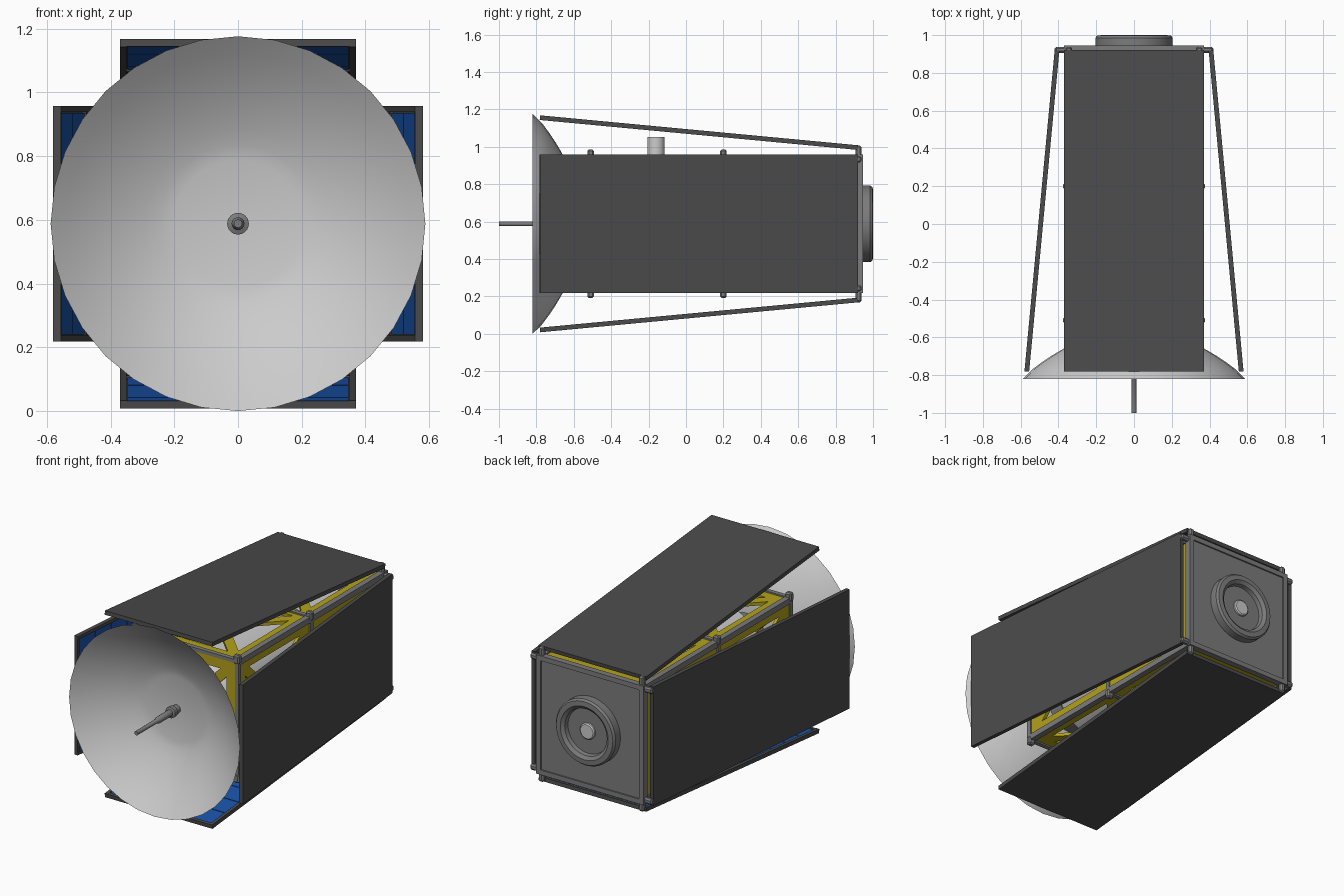
import bpy, bmesh, math
from mathutils import Matrix, Vector

if "Cube" in bpy.data.objects:
    bpy.data.objects.remove(bpy.data.objects["Cube"])

C = 0.588                      # height of the long axis
H = 0.37                       # half width of the body
Y0, YM, Y1 = -0.51, 0.2, 0.92  # front, middle and rear bulkheads


def material(name, rgb):
    m = bpy.data.materials.new(name)
    m.diffuse_color = (*rgb, 1)
    m.use_nodes = True
    m.node_tree.nodes["Principled BSDF"].inputs["Base Color"].default_value = m.diffuse_color
    return m


DARK = material("dark_panel", (0.07, 0.07, 0.07))
BLUE = material("solar_blue", (0.01, 0.09, 0.42))
GOLD = material("gold_foil", (0.45, 0.36, 0.01))
METAL = material("mid_grey", (0.2, 0.2, 0.2))
PALE = material("pale_grey", (0.55, 0.55, 0.55))


def box(bm, center, size, m=Matrix()):
    bmesh.ops.create_cube(bm, size=1, matrix=m @ Matrix.Translation(center) @ Matrix.Diagonal((*size, 1)))


def bar(bm, p, q, w, h, n=(0, 0, 1)):
    # flat bar from p to q, w wide, h thick along n
    p, q, n = Vector(p), Vector(q), Vector(n)
    d = (q - p).normalized()
    rot = Matrix((d, n.cross(d), n)).transposed().to_4x4()
    box(bm, (0, 0, 0), ((q - p).length, w, h), Matrix.Translation((p + q) / 2) @ rot)


def obj(name, bm, mat=None, m=None, bevel=0):
    me = bpy.data.meshes.new(name)
    bmesh.ops.recalc_face_normals(bm, faces=bm.faces)
    bm.to_mesh(me)
    bm.free()
    if mat:
        me.materials.append(mat)
    return place(name, me, m or Matrix.Translation((0, 0, C)), bevel)


def place(name, me, m, bevel=0):
    o = bpy.data.objects.new(name, me)
    bpy.context.collection.objects.link(o)
    o.matrix_world = m
    if bevel:
        b = o.modifiers.new("bevel", "BEVEL")
        b.width, b.segments = bevel, 1
    return o


def around(name, bm, mat, bevel=0):
    # four copies about the long axis; local z points outwards
    for i in range(4):
        m = Matrix.Translation((0, 0, C)) @ Matrix.Rotation(i * math.pi / 2, 4, 'Y')
        if i == 0:
            me = obj(f"{name}_1", bm, mat, m, bevel).data
        else:
            place(f"{name}_{i + 1}", me, m, bevel)


def lathe(name, profile, steps=32, mat=None, m=None):
    # revolve (radius, y) points about the y axis
    bm = bmesh.new()
    vs = [bm.verts.new((r, y, 0)) for r, y in profile]
    es = [bm.edges.new(e) for e in zip(vs, vs[1:])]
    bmesh.ops.spin(bm, geom=vs + es, cent=(0, 0, 0), axis=(0, 1, 0), angle=2 * math.pi, steps=steps)
    bmesh.ops.remove_doubles(bm, verts=bm.verts, dist=1e-5)
    o = obj(name, bm, mat, m)
    bpy.ops.object.select_all(action='DESELECT')
    o.select_set(True)
    bpy.context.view_layer.objects.active = o
    bpy.ops.object.shade_smooth_by_angle(angle=math.radians(35))
    return o


# gold truss walls: bordered bays with crossed diagonals
bm = bmesh.new()
W, T, Z = 0.06, 0.02, 0.35
for y in (Y0 + 0.03, YM, Y1 - 0.03):
    bar(bm, (-0.34, y, Z), (0.34, y, Z), W + 0.02, T)
for s in (-1, 1):
    bar(bm, (s * 0.315, Y0, Z), (s * 0.315, Y1, Z), W, T)
    for a, b in ((Y0, YM), (YM, Y1)):
        bar(bm, (-s * 0.32, a + 0.03, Z), (s * 0.32, b - 0.03, Z), W, T)
around("truss_wall", bm, GOLD)

# gold front bulkhead
bm = bmesh.new()
for s in (-1, 1):
    bar(bm, (s * 0.315, Y0, -0.34), (s * 0.315, Y0, 0.34), W, T, (0, 1, 0))
    bar(bm, (-0.34, Y0, s * 0.315), (0.34, Y0, s * 0.315), W, T, (0, 1, 0))
    bar(bm, (-0.32, Y0, -s * 0.32), (0.32, Y0, s * 0.32), W, T, (0, 1, 0))
obj("front_bulkhead", bm, GOLD)

# inner tank
lathe("inner_tank", [(0, -0.46), (0.2, -0.44), (0.29, -0.36), (0.29, 0.78), (0.2, 0.87), (0, 0.89)], mat=PALE)

# grey edge rails and cross rails
bm = bmesh.new()
bar(bm, (0.35, Y0, 0.35), (0.35, Y1, 0.35), 0.036, 0.036)
for y in (Y0, YM, Y1):
    bar(bm, (-0.35, y, 0.358), (0.35, y, 0.358), 0.028, 0.022)
around("frame_rail", bm, METAL)

# joint lugs on the top and bottom edges
bm = bmesh.new()
for y in (Y0, YM):
    for sx in (-1, 1):
        for sz in (-1, 1):
            box(bm, (sx * 0.354, y, sz * 0.37), (0.042, 0.034, 0.054))
obj("joint_lugs", bm, METAL, bevel=0.008)

# hinges at the rear corners
bm = bmesh.new()
for s in (-1, 1):
    box(bm, (s * 0.345, 0.922, 0.385), (0.035, 0.032, 0.07))
around("panel_hinge", bm, METAL, 0.009)

# rear plate with raised border
bm = bmesh.new()
box(bm, (0, 0.927, 0), (0.73, 0.02, 0.73))
obj("rear_plate", bm, METAL)
bm = bmesh.new()
bar(bm, (-H, 0.932, 0.355), (H, 0.932, 0.355), 0.028, 0.03)
around("rear_plate_border", bm, METAL)

# rear docking ring
lathe("rear_ring", [(0.205, 0.93), (0.205, 0.985), (0.195, 0.998), (0.165, 1.0), (0.145, 0.985), (0.14, 0.96), (0, 0.96)], 48, METAL)
lathe("rear_ring_hub", [(0.05, 0.95), (0.05, 0.97), (0.043, 0.976), (0, 0.976)], 32, PALE)

# four splayed solar panels: slab, rim and cells
L = math.hypot(1.70, 0.16)
tilt = Matrix.Translation((0, 0.92, 0.418)) @ Matrix.Rotation(-math.atan2(0.16, 1.70), 4, 'X')
slab, cells = bmesh.new(), bmesh.new()
box(slab, (0, -L / 2, -0.005), (2 * H, L, 0.014), tilt)
for s in (-1, 1):
    box(slab, (s * (H - 0.01), -L / 2, -0.011), (0.02, L, 0.024), tilt)
for y in (0.01, L / 2, L - 0.01):
    box(slab, (0, -y, -0.011), (2 * H - 0.04, 0.02, 0.022), tilt)
ROWS, COLS = 12, 4
cw, cl = (2 * H - 0.04) / COLS, (L - 0.04) / ROWS
for r in range(ROWS):
    for c in range(COLS):
        box(cells, (-H + 0.02 + cw * (c + 0.5), -0.02 - cl * (r + 0.5), -0.014), (cw - 0.005, cl - 0.005, 0.006), tilt)
around("solar_panel", slab, DARK)
around("solar_cells", cells, BLUE)

# dish: flat centre, then a parabolic bowl
R = 0.588
bowl = [(0, -0.602), (0.2, -0.602)]
bowl += [(0.2 + (R - 0.2) * i / 8, -0.82 + 0.25 * (1 - ((0.2 + (R - 0.2) * i / 8) / R) ** 2)) for i in range(1, 9)]
dish = lathe("dish", bowl + [(r, y + 0.01) for r, y in bowl[-2::-1]], 32)

# dish mount and stepped feed rod
lathe("dish_mount", [(0, -0.6), (0.14, -0.6), (0.14, -0.5), (0, -0.5)], 32, METAL)
lathe("feed_rod", [(0, -1.0), (0.013, -1.0), (0.013, -0.8), (0.02, -0.79), (0.02, -0.67),
                   (0.034, -0.665), (0.034, -0.64), (0.026, -0.635), (0.026, -0.59)], 24, METAL)

# sensor drum on top of the body
up = Matrix.Translation((0, -0.16, 0)) @ Matrix.Rotation(math.pi / 2, 4, 'X')
lathe("sensor_drum", [(0, 0.92), (0.046, 0.92), (0.046, 1.053), (0.036, 1.053), (0.036, 1.035), (0, 1.035)], 24, PALE, up)
